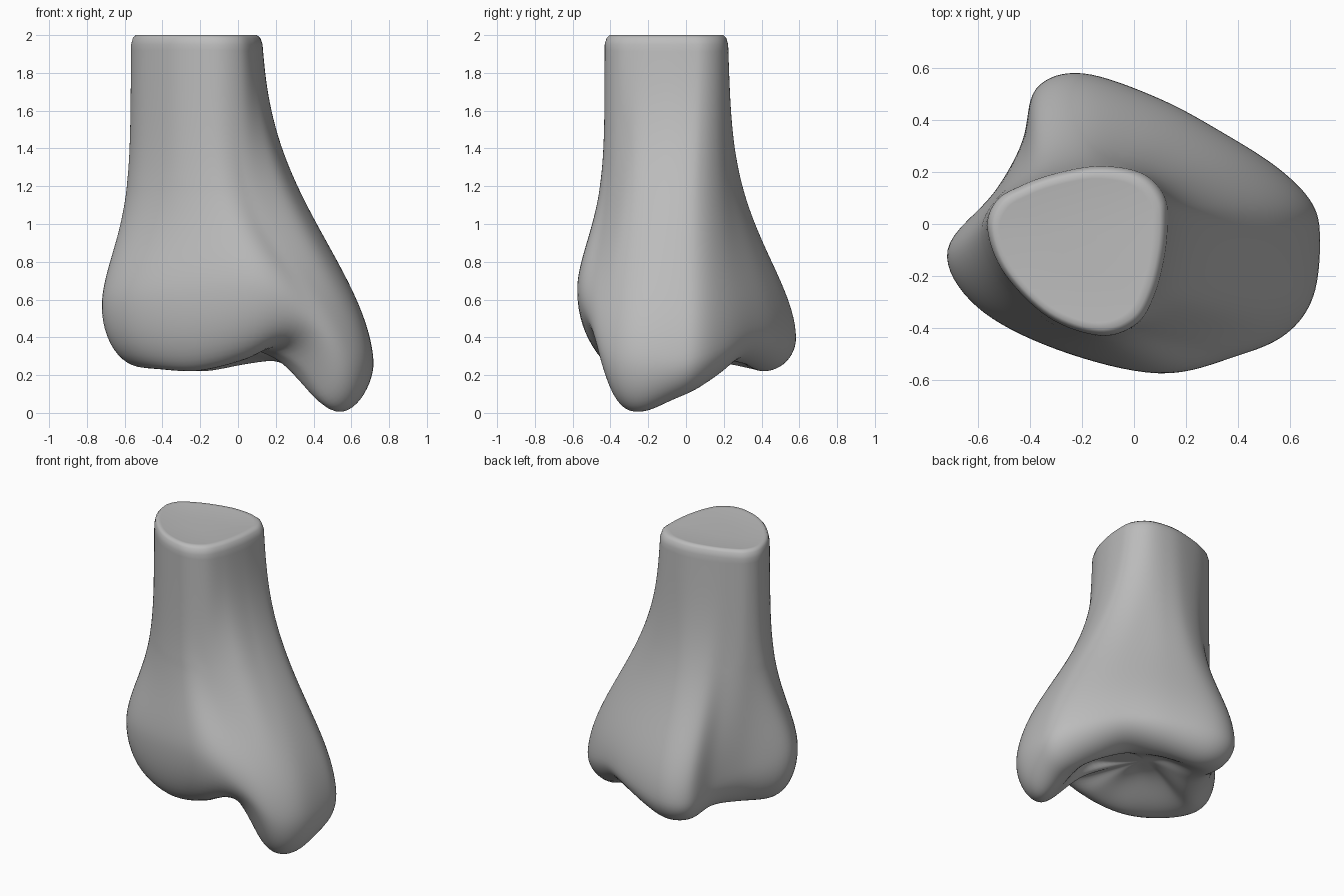
import bpy, bmesh, math
from mathutils import Vector

default_cube = bpy.data.objects.get("Cube")
if default_cube:
    bpy.data.objects.remove(default_cube, do_unlink=True)

COLUMNS_PER_POINT = 8
SHAFT_STEPS = 44
RIM_STEPS = 12
UNDERSIDE_STEPS = 22
TOP = 2.0

# Control stations, counter-clockwise from the inner side:
# shaft outline x, y; widest outline x, y and its height; lower rim height
STATIONS = [
    (.13, .03, .72, -.06, .27, .07),
    (.12, .1, .69, .08, .3, .12),
    (.08, .16, .56, .215, .35, .19),
    (.02, .2, .35, .35, .42, .27),
    (-.07, .22, .1, .485, .42, .26),
    (-.18, .22, -.2, .585, .4, .22),
    (-.32, .19, -.38, .525, .4, .23),
    (-.43, .15, -.43, .32, .45, .26),
    (-.53, .09, -.54, .12, .5, .25),
    (-.565, -.02, -.725, -.1, .56, .24),
    (-.5, -.19, -.61, -.32, .58, .23),
    (-.33, -.36, -.3, -.485, .62, .22),
    (-.13, -.43, .1, -.58, .65, .28),
    (.01, -.385, .4, -.51, .5, .33),
    (.08, -.27, .59, -.425, .31, .06),
    (.12, -.11, .695, -.28, .28, 0),
]


def smooth(t):
    t = max(0, min(1, t))
    return t * t * (3 - 2 * t)


def closed_spline(points, steps):
    """Smooth closed curve through points of any dimension."""
    result = []
    count = len(points)
    for i in range(count):
        a, b, c, d = (Vector(points[(i + k) % count]) for k in (-1, 0, 1, 2))
        for s in range(steps):
            t = s / steps
            result.append(b + (c - a) * (t / 2)
                          + (a * 2 - b * 5 + c * 4 - d) * (t * t / 2)
                          + (b * 3 - a - c * 3 + d) * (t ** 3 / 2))
    return result


def column(station):
    """One strip of points running from the cut end to the underside."""
    shaft = Vector(station[0:2])
    wide = Vector(station[2:4])
    wide_z, rim_z = station[4], max(0, station[5])
    inset = .9 - .4 * wide_z - 2 * max(0, rim_z - .25)
    rim = Vector((-.05, -.08)).lerp(wide, inset)
    points = []

    # Cut end: shallow hollow with a softly rounded edge
    middle = Vector((-.25, -.1))
    for grow, drop in ((.3, .01), (.6, .007), (.85, .002), (.92, 0), (.97, .015)):
        xy = middle.lerp(shaft, grow)
        points.append((xy.x, xy.y, TOP - drop))

    # Shaft flaring down to the widest outline, earlier where that is low
    power = min(2.4, 1.3 + (wide_z - .27) * 4)
    steady = max(0, .38 - .55 * wide_z)
    start = TOP - .05
    for i in range(SHAFT_STEPS + 1):
        u = i / SHAFT_STEPS
        swell = math.sin(math.pi / 2 * u ** power) ** 2
        xy = shaft.lerp(wide, swell + (u - swell) * steady)
        points.append((xy.x, xy.y, start + (wide_z - start) * u))

    # Rounded turn from the widest outline in to the lower rim
    for i in range(1, RIM_STEPS + 1):
        angle = math.pi / 2 * i / RIM_STEPS
        xy = wide.lerp(rim, 1 - math.cos(angle))
        points.append((xy.x, xy.y, wide_z + (rim_z - wide_z) * math.sin(angle)))

    # Joint surface arching up gently, steeper beside the inner prong
    centre = Vector((-.03, .06))
    pace = 1.9 - 3 * rim_z
    for i in range(1, UNDERSIDE_STEPS):
        t = i / UNDERSIDE_STEPS
        xy = rim.lerp(centre, t)
        points.append((xy.x, xy.y, rim_z + (.35 - rim_z) * smooth(t * pace)))
    return points


def build_bone():
    bm = bmesh.new()
    columns = [[bm.verts.new(p) for p in column(s)]
               for s in closed_spline(STATIONS, COLUMNS_PER_POINT)]
    for left, right in zip(columns, columns[1:] + columns[:1]):
        for i in range(len(left) - 1):
            bm.faces.new((left[i], left[i + 1], right[i + 1], right[i]))
    bm.faces.new([c[0] for c in columns])
    bm.faces.new([c[-1] for c in reversed(columns)])

    # Relax the transitions
    body = [v for v in bm.verts if v.co.z < 1.2]
    for _ in range(5):
        bmesh.ops.smooth_vert(bm, verts=body, factor=.5,
                              use_axis_x=True, use_axis_y=True, use_axis_z=True)
    bmesh.ops.recalc_face_normals(bm, faces=bm.faces)

    mesh = bpy.data.meshes.new("lower_leg_bone")
    bm.to_mesh(mesh)
    bm.free()
    bone = bpy.data.objects.new("lower_leg_bone", mesh)
    bpy.context.collection.objects.link(bone)
    return bone


def flat_material(name, colour):
    mat = bpy.data.materials.new(name)
    mat.use_nodes = True
    mat.diffuse_color = colour
    mat.node_tree.nodes["Principled BSDF"].inputs["Base Color"].default_value = colour
    return mat


bone = build_bone()
bone.data.materials.append(flat_material("bone_grey", (.5, .5, .5, 1)))
bpy.ops.object.select_all(action="DESELECT")
bone.select_set(True)
bpy.context.view_layer.objects.active = bone
bpy.ops.object.shade_smooth_by_angle(angle=math.radians(75))
